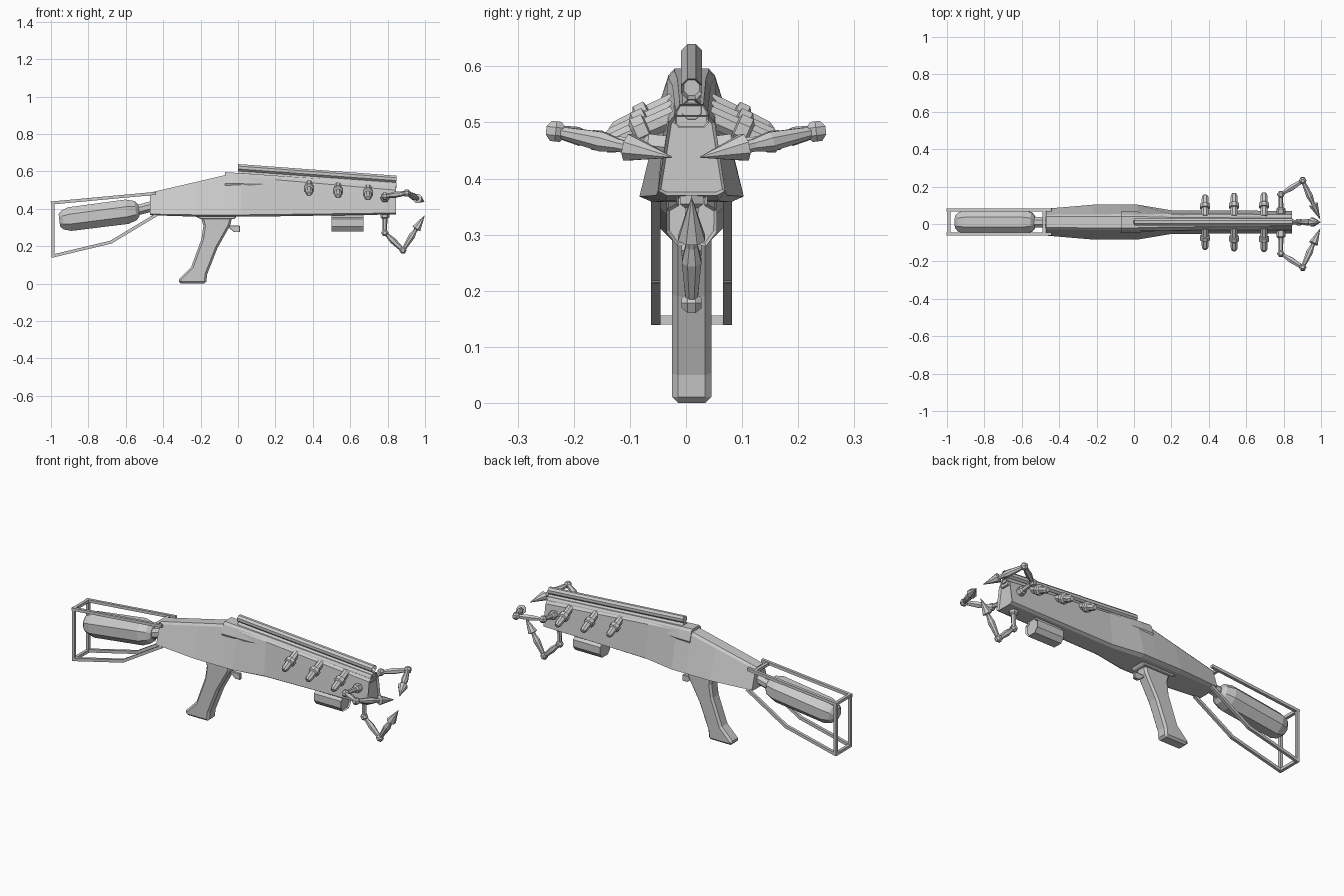
import bpy, bmesh, math
from mathutils import Vector

if "Cube" in bpy.data.objects:
    bpy.data.objects.remove(bpy.data.objects["Cube"])

CY = 0.01   # centre plane of the body


def finish(name, bm):
    bmesh.ops.recalc_face_normals(bm, faces=bm.faces)
    me = bpy.data.meshes.new(name)
    bm.to_mesh(me)
    bm.free()
    ob = bpy.data.objects.new(name, me)
    bpy.context.collection.objects.link(ob)
    return ob


def skin(bm, rings):
    """Bridge a list of equal-length rings and cap both ends; returns the last cap."""
    vs = [[bm.verts.new(p) for p in r] for r in rings]
    n = len(vs[0])
    for a, b in zip(vs, vs[1:]):
        for i in range(n):
            bm.faces.new((a[i], a[(i + 1) % n], b[(i + 1) % n], b[i]))
    bm.faces.new(vs[0])
    return bm.faces.new(vs[-1])


def turned(bm, p0, p1, prof, sides=8):
    """Faceted turned part from p0 to p1; prof = (fraction, radius) pairs."""
    p0, p1 = Vector(p0), Vector(p1)
    d = (p1 - p0).normalized()
    ref = Vector((0, 0, 1)) if abs(d.y) > 0.8 else Vector((0, 1, 0))
    u = (ref - d * ref.dot(d)).normalized()
    v = d.cross(u)
    rings = []
    for t, r in prof:
        c = p0.lerp(p1, t)
        rings.append([c + r * (u * math.cos(a) + v * math.sin(a))
                      for a in [(i + 0.5) * math.tau / sides for i in range(sides)]])
    return skin(bm, rings)


def turned_part(name, *args, **kw):
    bm = bmesh.new()
    turned(bm, *args, **kw)
    return finish(name, bm)


def recess(bm, face, thick, depth):
    bmesh.ops.recalc_face_normals(bm, faces=bm.faces)
    bmesh.ops.inset_region(bm, faces=[face], thickness=thick)
    bmesh.ops.translate(bm, verts=face.verts, vec=-face.normal * depth)


def slab(name, profile, hw, bevel):
    """Side profile (x, z) extruded across y, edges chamfered."""
    bm = bmesh.new()
    skin(bm, [[(x, CY + s * hw, z) for x, z in profile] for s in (-1, 1)])
    ob = finish(name, bm)
    m = ob.modifiers.new("chamfer", 'BEVEL')
    m.width, m.segments, m.limit_method = bevel, 1, 'ANGLE'
    m.angle_limit = math.radians(50)
    return ob


def hull(name, sections, inset):
    """Tapered shell; section = (x, bottom z, edge z, edge half width, top z, top half width)."""
    bm = bmesh.new()
    rings = []
    for x, zb, ze, w, zt, t in sections:
        half = [(w * 0.75, zb), (w, ze), (t * 1.15, zt - 0.012), (t * 0.85, zt)]
        rings.append([(x, CY + y, z) for y, z in half] +
                     [(x, CY - y, z) for y, z in reversed(half)])
    cap = skin(bm, rings)
    recess(bm, cap, *inset)
    return finish(name, bm)


# Main body with recessed muzzle plate
hull("body", [(-0.47, 0.366, 0.372, 0.072, 0.487, 0.034),
              (-0.22, 0.358, 0.368, 0.093, 0.545, 0.036),
              (-0.07, 0.358, 0.368, 0.093, 0.580, 0.037),
              (0.02, 0.358, 0.368, 0.093, 0.582, 0.038),
              (0.20, 0.360, 0.370, 0.063, 0.568, 0.038),
              (0.845, 0.370, 0.378, 0.060, 0.512, 0.036)], (0.006, 0.012))

# Raised spine along the top of the body
hull("top_spine", [(-0.07, 0.50, 0.535, 0.057, 0.596, 0.036),
                   (0.0, 0.50, 0.535, 0.057, 0.592, 0.036),
                   (0.20, 0.50, 0.530, 0.042, 0.578, 0.030),
                   (0.845, 0.49, 0.498, 0.030, 0.532, 0.025)], (0.003, 0.003))

# Two hollow faceted barrels on top
for name, z0, z1, r in (("upper_barrel", 0.621, 0.559, 0.020),
                        ("lower_barrel", 0.585, 0.523, 0.019)):
    bm = bmesh.new()
    cap = turned(bm, (0, CY, z0), (0.847, CY, z1), [(0, r), (1, r)])
    recess(bm, cap, 0.005, 0.04)
    finish(name, bm)

# Grip, grip mount and trigger
slab("grip", [(-0.20, 0.365), (-0.03, 0.365), (-0.04, 0.315), (-0.11, 0.19), (-0.165, 0.05),
              (-0.17, 0.0), (-0.315, 0.0), (-0.315, 0.025), (-0.25, 0.09), (-0.195, 0.24),
              (-0.185, 0.31)], 0.035, 0.011)
slab("grip_mount", [(-0.25, 0.37), (0.0, 0.37), (-0.02, 0.345), (-0.20, 0.345)], 0.045, 0.004)
slab("trigger", [(-0.05, 0.31), (0.01, 0.31), (0.01, 0.275), (-0.02, 0.275), (-0.05, 0.30)],
     0.009, 0.002)

# Lamp box under the muzzle
bm = bmesh.new()
box = [(0.028, 0.37), (0.028, 0.355), (0.045, 0.345), (0.045, 0.305), (0.026, 0.28)]
cap = skin(bm, [[(x, CY + y, z) for y, z in box] + [(x, CY - y, z) for y, z in reversed(box)]
                for x in (0.50, 0.67)])
recess(bm, cap, 0.006, 0.008)
finish("under_barrel_box", bm)

# Canister in the stock with its neck
turned_part("canister", (-0.955, CY, 0.338), (-0.53, CY, 0.393),
            [(0, 0.036), (0.04, 0.055), (0.13, 0.069), (0.85, 0.071), (0.96, 0.056), (1, 0.035)])
turned_part("canister_neck", (-0.55, CY, 0.39), (-0.45, CY, 0.416), [(0, 0.030), (1, 0.030)])

# Open stock frame
bm = bmesh.new()
bar = [(0, 0.0115), (1, 0.0115)]
path = [(-0.44, 0.366), (-0.68, 0.222), (-0.99, 0.148), (-0.99, 0.432), (-0.45, 0.482)]
for s in (-1, 1):
    y = CY + s * 0.064
    for (xa, za), (xb, zb) in zip(path, path[1:]):
        turned(bm, (xa, y, za), (xb, y, zb), [(-0.02, 0.0115), (1.02, 0.0115)], 4)
for z in (0.148, 0.432):
    turned(bm, (-0.99, CY - 0.072, z), (-0.99, CY + 0.072, z), bar, 4)
turned(bm, (-0.48, CY - 0.066, 0.476), (-0.48, CY + 0.066, 0.476), bar, 4)
finish("stock_frame", bm)

# Side emitters, three on each side, pointing outward and slightly down
peg = [(0, 0.020), (0.38, 0.020), (0.40, 0.029), (0.56, 0.029), (0.60, 0.020),
       (0.90, 0.019), (1, 0.012)]
for i, (x, z, reach) in enumerate(((0.38, 0.535, 0.143), (0.535, 0.523, 0.152),
                                   (0.695, 0.512, 0.155))):
    for side, s in (("left", 1), ("right", -1)):
        turned_part(f"{side}_emitter_{i + 1}", (x, CY + s * 0.03, z),
                    (x, CY + s * reach, z - 0.055), peg)


def claw(name, base, knee, elbow, tip):
    """Jointed prong: root, strut, elbow joint, forearm and a conical point."""
    bm = bmesh.new()
    ball = [(0, 0.010), (0.3, 0.020), (0.7, 0.020), (1, 0.010)]
    strut = [(0, 0.009), (0.15, 0.011), (0.45, 0.017), (0.85, 0.013), (1, 0.009)]
    turned(bm, base, knee, [(0, 0.024), (0.3, 0.024), (0.36, 0.014), (0.8, 0.012), (1, 0.012)], 6)
    turned(bm, knee, elbow, strut, 6)
    turned(bm, elbow, tip, [(0, 0.009), (0.08, 0.012), (0.40, 0.019), (0.54, 0.012), (0.60, 0.012),
                            (0.62, 0.026), (1, 0.001)], 8)
    across = (Vector(knee) - Vector(base)).cross(Vector((1, 0, 0))).normalized() * 0.018
    for p in (Vector(knee), Vector(elbow)):
        turned(bm, p - across, p + across, ball, 6)
    finish(name, bm)


# Three prongs around the muzzle
for side, s in (("left", 1), ("right", -1)):
    claw(f"{side}_prong", (0.785, CY + s * 0.04, 0.455), (0.785, s * 0.158, 0.468),
         (0.902, s * 0.232, 0.484), (0.995, s * 0.025, 0.438))
claw("lower_prong", (0.785, CY, 0.39), (0.785, CY, 0.272), (0.882, CY, 0.178), (0.998, CY, 0.365))
